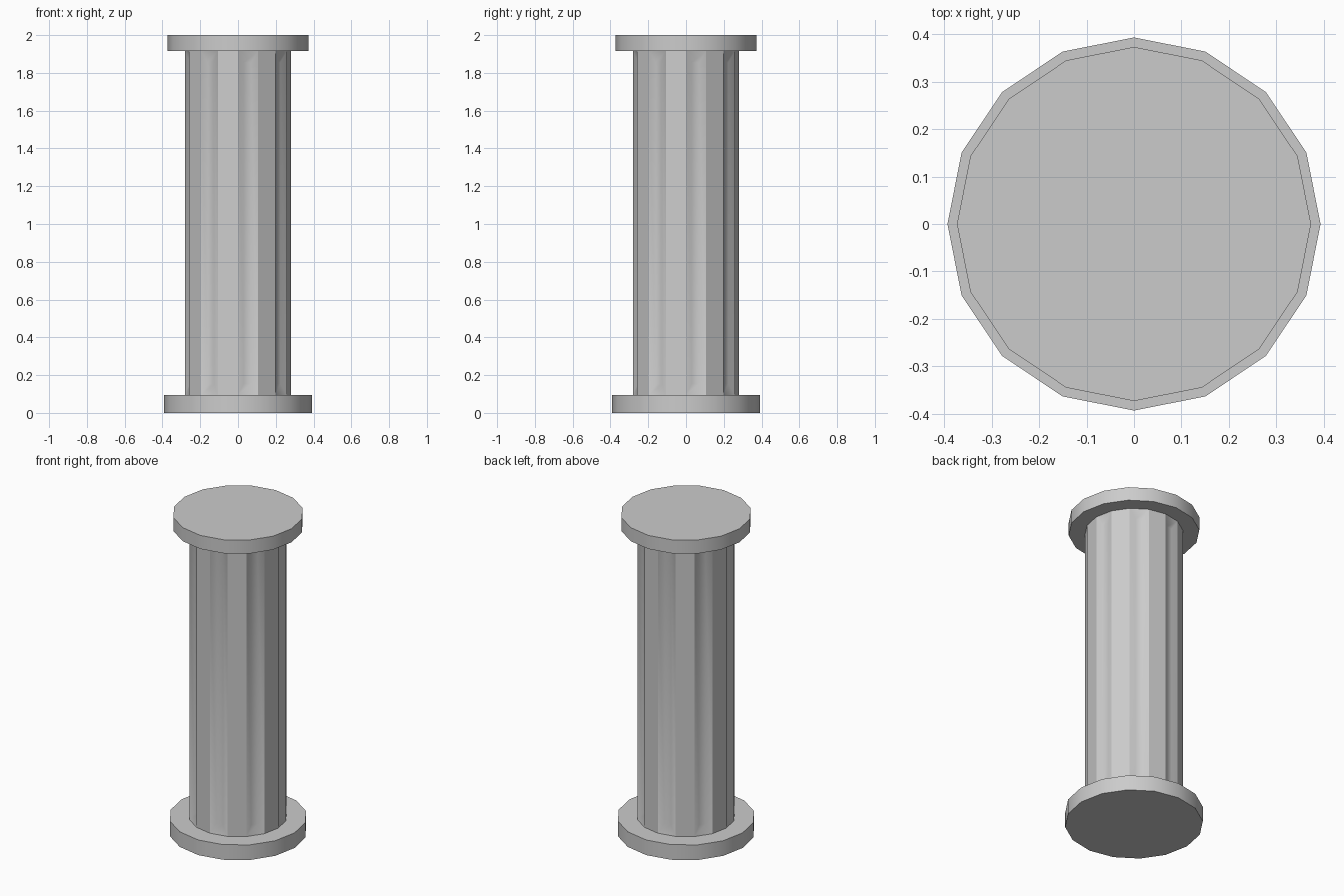
import bpy, bmesh
from math import cos, sin, pi, radians
from mathutils import Vector

if "Cube" in bpy.data.objects:
    bpy.data.objects.remove(bpy.data.objects["Cube"])

SIDES = 16


def smooth(ob, angle):
    bpy.ops.object.select_all(action='DESELECT')
    ob.select_set(True)
    bpy.context.view_layer.objects.active = ob
    bpy.ops.object.shade_smooth_by_angle(angle=radians(angle))


def plate(name, radius, z0, z1):
    bpy.ops.mesh.primitive_cylinder_add(vertices=SIDES, radius=radius, depth=z1 - z0,
                                        location=(0, 0, (z0 + z1) / 2))
    ob = bpy.context.object
    ob.name = name
    smooth(ob, 30)


# Base and capital discs
plate("base", 0.393, 0.0, 0.095)
plate("capital", 0.373, 1.915, 2.0)

# Shaft: flat strips alternating with shallow recessed flutes
Z0, Z1, R = 0.095, 1.915, 0.28
DEPTH, MARGIN, TAPER = 0.018, 0.32, 0.06
bm = bmesh.new()
ring = [Vector((R * cos(2 * pi * i / SIDES), R * sin(2 * pi * i / SIDES), 0))
        for i in range(SIDES)]
low = [bm.verts.new(p + Vector((0, 0, Z0))) for p in ring]
high = [bm.verts.new(p + Vector((0, 0, Z1))) for p in ring]
for i in range(SIDES):
    j = (i + 1) % SIDES
    outer = [low[i], low[j], high[j], high[i]]
    if i % 2:
        bm.faces.new(outer)
        continue
    inward = -(ring[i] + ring[j]).normalized() * DEPTH
    a = ring[i].lerp(ring[j], MARGIN) + inward
    b = ring[i].lerp(ring[j], 1 - MARGIN) + inward
    inner = [bm.verts.new((p.x, p.y, z)) for p, z in
             ((a, Z0 + TAPER), (b, Z0 + TAPER), (b, Z1 - TAPER), (a, Z1 - TAPER))]
    bm.faces.new(inner)
    for k in range(4):
        n = (k + 1) % 4
        bm.faces.new((outer[k], outer[n], inner[n], inner[k]))
me = bpy.data.meshes.new("fluted_shaft")
bm.to_mesh(me)
bm.free()
shaft = bpy.data.objects.new("fluted_shaft", me)
bpy.context.collection.objects.link(shaft)
smooth(shaft, 35)
# Keep the plain strips crisp
for poly in me.polygons:
    if all(abs(me.vertices[v].co.to_2d().length - R) < 1e-4 for v in poly.vertices):
        poly.use_smooth = False
